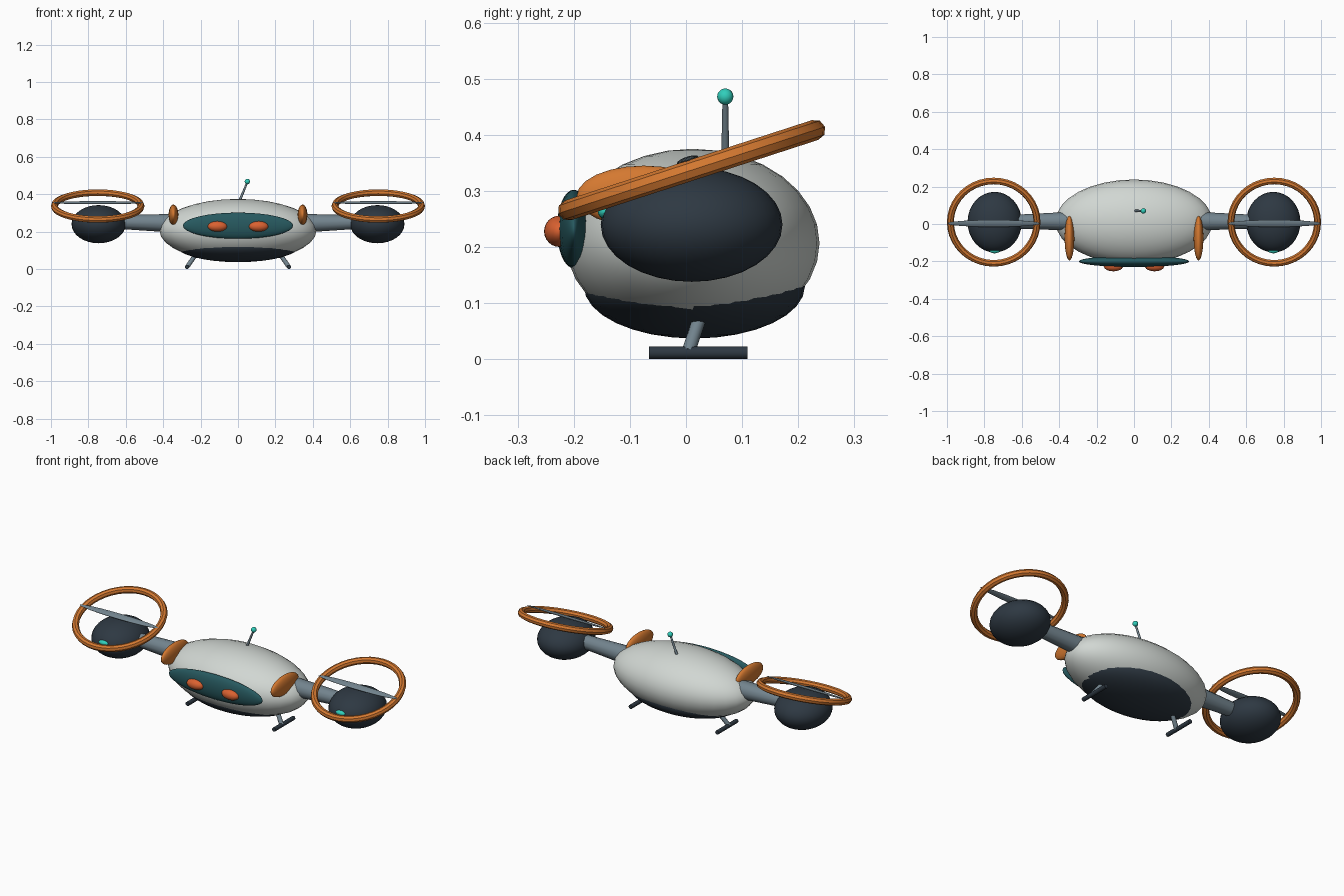
import bpy
import math
from mathutils import Vector

if "Cube" in bpy.data.objects:
    bpy.data.objects.remove(bpy.data.objects["Cube"])


def material(name, colour):
    m = bpy.data.materials.new(name)
    m.diffuse_color = (*colour, 1)
    m.use_nodes = True
    m.node_tree.nodes["Principled BSDF"].inputs["Base Color"].default_value = m.diffuse_color
    return m


SHELL = material("pale_grey", (0.64, 0.68, 0.65))
DARK = material("dark_slate", (0.027, 0.040, 0.055))
ORANGE = material("orange", (0.66, 0.19, 0.03))
EYE = material("red_orange", (0.70, 0.12, 0.03))
GLASS = material("deep_teal", (0.02, 0.10, 0.115))
GLOW = material("bright_teal", (0.03, 0.62, 0.50))
STEEL = material("blue_grey", (0.17, 0.23, 0.27))


def finish(name, mat, angle=40):
    ob = bpy.context.object
    ob.name = name
    ob.data.materials.append(mat)
    bpy.ops.object.shade_smooth_by_angle(angle=math.radians(angle))
    return ob


def ellipsoid(name, centre, radii, mat, seg=32, rings=16, tilt=0):
    bpy.ops.mesh.primitive_uv_sphere_add(segments=seg, ring_count=rings, radius=1,
                                         location=centre, rotation=(tilt, 0, 0))
    bpy.context.object.scale = radii
    return finish(name, mat, 60)


def rod(name, start, end, r1, r2, mat, sides=12):
    a, b = Vector(start), Vector(end)
    bpy.ops.mesh.primitive_cone_add(vertices=sides, radius1=r1, radius2=r2,
                                    depth=(b - a).length, location=(a + b) / 2,
                                    rotation=(b - a).to_track_quat('Z', 'Y').to_euler())
    return finish(name, mat, 35)


# Hull, belly panel and visor
ellipsoid("hull", (0, 0.012, 0.207), (0.42, 0.226, 0.168), SHELL)
ellipsoid("belly", (0, 0.015, 0.130), (0.335, 0.197, 0.093), DARK)
ellipsoid("visor", (0, -0.20, 0.232), (0.295, 0.030, 0.070), GLASS)

# Antenna
rod("antenna_rod", (0, 0.07, 0.345), (0.05, 0.07, 0.465), 0.0075, 0.005, STEEL)
ellipsoid("antenna_tip", (0.05, 0.07, 0.468), (0.0145,) * 3, GLOW, 16, 10)

TILT = math.radians(18)
for side, s in (("left", -1), ("right", 1)):
    # Eye and shoulder fin
    ellipsoid(side + "_eye", (s * 0.11, -0.225, 0.228), (0.052, 0.028, 0.028), EYE, 24, 12)
    ellipsoid(side + "_fin", (s * 0.345, -0.075, 0.290), (0.026, 0.120, 0.055), ORANGE, 24, 12)

    # Arm and motor pod with its lamp
    rod(side + "_arm", (s * 0.34, 0.015, 0.245), (s * 0.70, 0.012, 0.253),
        0.050, 0.034, STEEL)
    ellipsoid(side + "_pod", (s * 0.745, 0.010, 0.240), (0.145, 0.162, 0.102), DARK)
    ellipsoid(side + "_lamp", (s * 0.745, -0.139, 0.262), (0.030, 0.018, 0.014), GLOW, 16, 10)

    # Tilted guard ring and propeller blade
    bpy.ops.mesh.primitive_torus_add(major_segments=40, minor_segments=8,
                                     major_radius=0.2315, minor_radius=0.0185,
                                     location=(s * 0.75, 0.010, 0.337),
                                     rotation=(TILT, 0, 0))
    finish(side + "_guard_ring", ORANGE, 30)
    ellipsoid(side + "_propeller", (s * 0.75, 0.003, 0.355), (0.247, 0.020, 0.006),
              STEEL, 24, 12, TILT)

    # Landing strut and skid
    rod(side + "_strut", (s * 0.22, 0.028, 0.085), (s * 0.272, 0.004, 0.012),
        0.012, 0.012, STEEL)
    rod(side + "_skid", (s * 0.272, -0.066, 0.0115), (s * 0.272, 0.110, 0.0115),
        0.0115, 0.0115, DARK)
